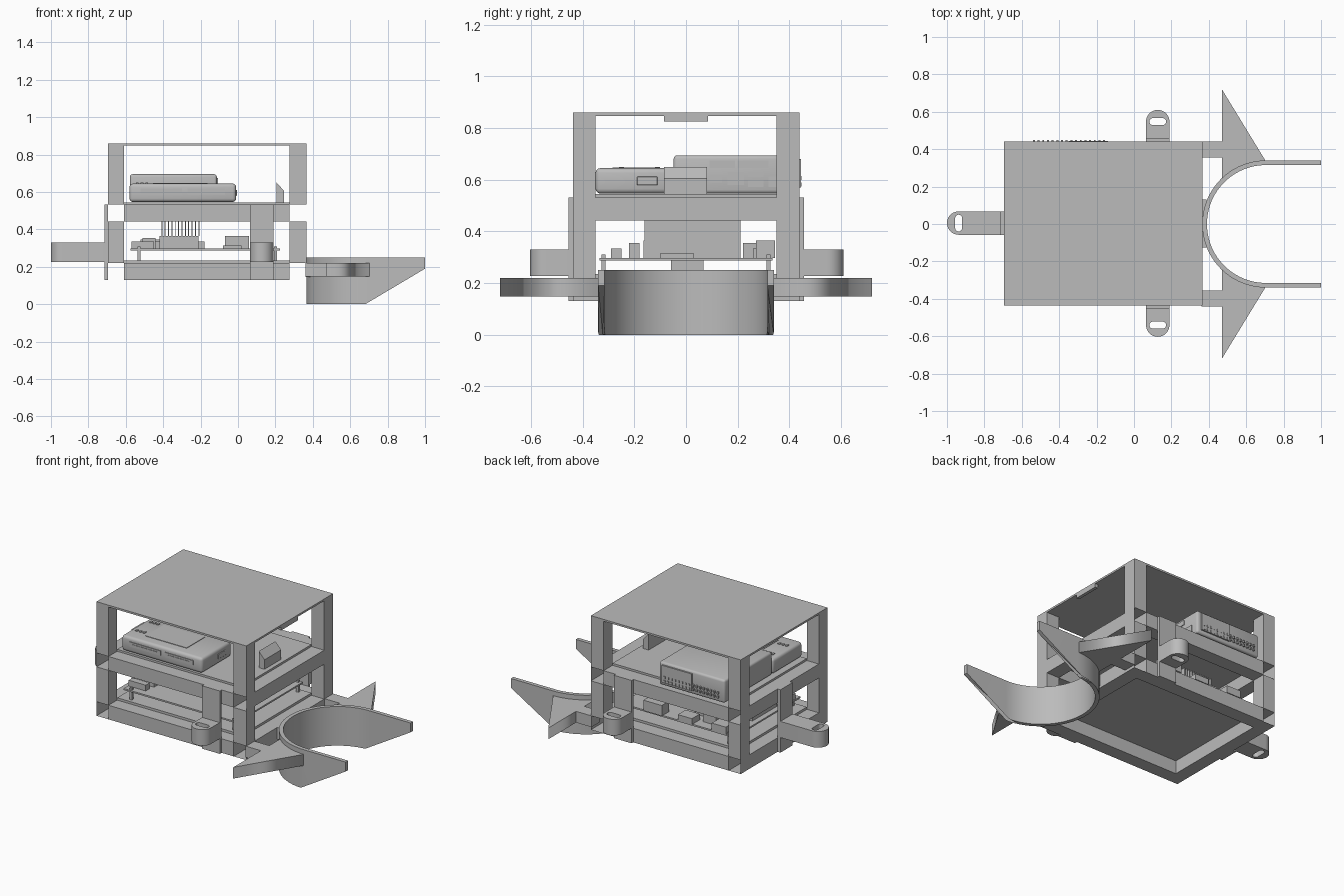
import bpy, bmesh
from math import sin, cos, pi
from mathutils import Vector

old = bpy.data.objects.get("Cube")
if old:
    bpy.data.objects.remove(old)

grey = bpy.data.materials.new("plain grey")
grey.use_nodes = True
COLOUR = (0.5, 0.5, 0.5, 1)
grey.diffuse_color = COLOUR
grey.node_tree.nodes["Principled BSDF"].inputs["Base Color"].default_value = COLOUR


def add_mesh(name, bm):
    mesh = bpy.data.meshes.new(name)
    bm.to_mesh(mesh)
    bm.free()
    mesh.materials.append(grey)
    ob = bpy.data.objects.new(name, mesh)
    bpy.context.collection.objects.link(ob)
    return ob


def box(name, x, y, z, bevel=0, open_ends=False):
    """Box from (min, max) ranges; open_ends removes the two y faces."""
    bm = bmesh.new()
    bmesh.ops.create_cube(bm, size=1)
    for v in bm.verts:
        v.co = Vector([r[0] + (c + 0.5) * (r[1] - r[0]) for r, c in zip((x, y, z), v.co)])
    if open_ends:
        bm.normal_update()
        ends = [f for f in bm.faces if abs(f.normal.y) > 0.9]
        bmesh.ops.delete(bm, geom=ends, context='FACES_ONLY')
    if bevel:
        bmesh.ops.bevel(bm, geom=bm.edges[:], offset=bevel, segments=3, profile=0.5, affect='EDGES')
    return add_mesh(name, bm)


def prism(name, loops, z0, z1):
    """Extruded flat outline; further loops become holes."""
    cu = bpy.data.curves.new(name, 'CURVE')
    cu.dimensions, cu.fill_mode = '2D', 'BOTH'
    cu.extrude = (z1 - z0) / 2
    for pts in loops:
        sp = cu.splines.new('POLY')
        sp.points.add(len(pts) - 1)
        for p, (px, py) in zip(sp.points, pts):
            p.co = (px, py, 0, 1)
        sp.use_cyclic_u = True
    temp = bpy.data.objects.new(name, cu)
    bpy.context.collection.objects.link(temp)
    bpy.context.view_layer.update()
    mesh = bpy.data.meshes.new_from_object(temp.evaluated_get(bpy.context.evaluated_depsgraph_get()))
    bm = bmesh.new()
    bm.from_mesh(mesh)
    bpy.data.objects.remove(temp)
    bpy.data.meshes.remove(mesh)
    bmesh.ops.remove_doubles(bm, verts=bm.verts, dist=1e-5)
    bmesh.ops.translate(bm, verts=bm.verts, vec=(0, 0, (z0 + z1) / 2))
    bmesh.ops.recalc_face_normals(bm, faces=bm.faces)
    return add_mesh(name, bm)


def arc(cx, cy, r, a0, a1, n):
    return [(cx + r * cos(a0 + (a1 - a0) * i / n), cy + r * sin(a0 + (a1 - a0) * i / n))
            for i in range(n + 1)]


def smooth(*obs):
    bpy.ops.object.select_all(action='DESELECT')
    for ob in obs:
        ob.select_set(True)
    bpy.context.view_layer.objects.active = obs[0]
    bpy.ops.object.shade_smooth_by_angle(angle=0.6)


# Frame: posts, rails along x, open square tubes along y
LEFT, RIGHT = (-0.695, -0.61), (0.275, 0.365)
FRONT, BACK = (-0.437, -0.35), (0.35, 0.44)
INNER_X, INNER_Y, FULL_Y = (-0.61, 0.275), (-0.35, 0.35), (-0.437, 0.44)
LOW, MID = (0.13, 0.22), (0.443, 0.532)
for sx, xr in (("right", LEFT), ("left", RIGHT)):
    for sy, yr in (("front", FRONT), ("back", BACK)):
        box(f"{sy}_{sx}_lower_post", xr, yr, (LOW[1], MID[0]))
        box(f"{sy}_{sx}_upper_post", xr, yr, (MID[1], 0.85))
    for level, zr in (("bottom", LOW), ("middle", MID)):
        box(f"{sx}_{level}_tube", xr, FULL_Y, zr, open_ends=True)
for sy, yr in (("front", FRONT), ("back", BACK)):
    for level, zr in (("bottom", LOW), ("middle", MID)):
        box(f"{sy}_{level}_rail", INNER_X, yr, zr)
box("floor_plate", INNER_X, INNER_Y, (0.215, 0.235))
box("shelf_plate", INNER_X, INNER_Y, (0.525, 0.545))
box("top_plate", (LEFT[0], RIGHT[1]), FULL_Y, (0.848, 0.86))
box("top_catch", (0.345, 0.365), (-0.085, 0.085), (0.825, 0.85))

# Shelf stop with a sloped outer face
stop = box("shelf_stop", (0.207, 0.247), (-0.085, 0.082), (0.545, 0.65))
for v in stop.data.vertices:
    if v.co.x > 0.22 and v.co.z > 0.6:
        v.co.z = 0.605

# Slotted mounting tabs with their backing strips
W = 0.0625


def tab(name, base, tip, place):
    """Outline runs along +u; place maps (u, v) to (x, y)."""
    cu = tip - W
    outline = [(base, -W)] + arc(cu, 0, W, -pi / 2, pi / 2, 20) + [(base, W)]
    hs, r = 0.026, 0.019
    slot = arc(cu, hs, r, 0, pi, 8) + arc(cu, -hs, r, pi, 2 * pi, 8)
    ob = prism(name, [[place(*p) for p in loop] for loop in (outline, slot)], 0.227, 0.33)
    smooth(ob)


tab("back_tab", 0.455, 0.61, lambda u, v: (0.127 + v, u))
tab("front_tab", 0.455, 0.603, lambda u, v: (0.127 + v, -u))
tab("right_tab", 0.71, 1.0, lambda u, v: (-u, 0.005 + v))
box("back_tab_strip", (0.065, 0.19), (0.44, 0.457), (0.13, 0.532))
box("front_tab_strip", (0.065, 0.19), (-0.455, -0.437), (0.13, 0.532))
box("right_tab_strip", (-0.715, -0.695), (0.005 - W, 0.005 + W), (0.13, 0.532))

# Curved bumper: a U-shaped wall with sloped lower ends
CX, RO, RI = 0.705, 0.34, 0.315
outer = [(1, RO)] + arc(CX, 0, RO, pi / 2, 3 * pi / 2, 48) + [(1, -RO)]
inner = [(1, -RI)] + arc(CX, 0, RI, 3 * pi / 2, pi / 2, 48) + [(1, RI)]
bumper = prism("curved_bumper", [outer + inner], 0, 0.25)
for v in bumper.data.vertices:
    if v.co.z < 0.1 and v.co.x > 0.68:
        v.co.z = (v.co.x - 0.68) * 0.594
smooth(bumper)
box("bumper_mount", (0.36, 0.387), (-0.125, 0.13), (0.145, 0.22))

# Swept fins and the arms that join them to the frame
fin_arc = [p for p in arc(CX, 0, RO - 0.005, pi / 2, pi, 32) if p[0] > 0.47]
fin = [(0.47, 0.72)] + fin_arc + [(0.47, 0.24)]
for side, s in (("back", 1), ("front", -1)):
    prism(f"{side}_fin", [[(x, s * y) for x, y in fin]], 0.148, 0.22)
    box(f"{side}_fin_arm", (0.36, 0.475), sorted((s * 0.355, s * 0.44)), (0.148, 0.22))

# Circuit board on standoffs
box("circuit_board", (-0.575, 0.225), (-0.335, 0.335), (0.288, 0.298))
for x in (-0.53, 0.2):
    for y in (-0.32, 0.32):
        box("standoff", (x - 0.008, x + 0.008), (y - 0.008, y + 0.008), (0.235, 0.31))

# Finned cooler
box("cooler_base", (-0.42, -0.21), (-0.165, 0.21), (0.298, 0.365))
for i in range(12):
    x = -0.41 + i * 0.018
    box("cooler_fin", (x, x + 0.005), (-0.16, 0.21), (0.365, 0.443))

# Board components
parts = {
    "low_chip": ((-0.54, -0.42), (-0.15, 0.1), (0.298, 0.335)),
    "memory_card": ((-0.57, -0.45), (-0.29, -0.25), (0.298, 0.335)),
    "capacitor_block": ((-0.51, -0.44), (-0.22, -0.18), (0.298, 0.355)),
    "tall_port": ((-0.4, -0.31), (0.22, 0.27), (0.298, 0.355)),
    "wide_port": ((-0.52, -0.42), (0.26, 0.34), (0.298, 0.345)),
    "middle_port": ((-0.28, -0.18), (0.26, 0.34), (0.298, 0.335)),
    "power_jack": ((-0.07, 0.06), (0.27, 0.345), (0.298, 0.365)),
    "flat_chip": ((-0.08, 0.02), (-0.1, 0.03), (0.298, 0.315)),
}
for name, ranges in parts.items():
    box(name, *ranges)

# Front device: rounded case, screen, buttons and sockets
case = box("front_device", (-0.58, -0.01), (-0.35, -0.05), (0.547, 0.645), bevel=0.018)
box("device_screen", (-0.455, -0.164), (-0.284, -0.1), (0.643, 0.648))
for i in range(3):
    for y in (-0.26, -0.12):
        x = -0.545 + i * 0.025
        box("device_button", (x, x + 0.014), (y, y + 0.02), (0.643, 0.65))
for x in ((-0.52, -0.3), (-0.27, -0.07)):
    box("front_socket", x, (-0.354, -0.345), (0.588, 0.618))
    box("front_socket_tongue", (x[0] + 0.02, x[1] - 0.02), (-0.357, -0.345), (0.598, 0.607))
box("side_socket", (-0.015, -0.006), (-0.19, -0.11), (0.58, 0.612), bevel=0.003)

# Rear device: rounded case, ports and vents
rear = box("rear_device", (-0.578, -0.113), (-0.048, 0.436), (0.547, 0.695), bevel=0.014)
smooth(case, rear)
box("rear_panel", (-0.35, -0.14), (0.43, 0.445), (0.57, 0.68))
for i, (y, w, z, h) in enumerate(((0.09, 0.1, 0.645, 0.03), (0.2, 0.12, 0.645, 0.03),
                                  (0.09, 0.05, 0.59, 0.03), (0.16, 0.065, 0.58, 0.05),
                                  (0.24, 0.06, 0.61, 0.022), (0.24, 0.06, 0.572, 0.028),
                                  (0.32, 0.07, 0.572, 0.04))):
    box(f"side_port_{i}", (-0.118, -0.108), (y, y + w), (z, z + h))
for i in range(16):
    x = -0.54 + i * 0.025
    for z in (0.575, 0.6):
        box("vent_slot", (x, x + 0.01), (0.43, 0.448), (z, z + 0.014))
